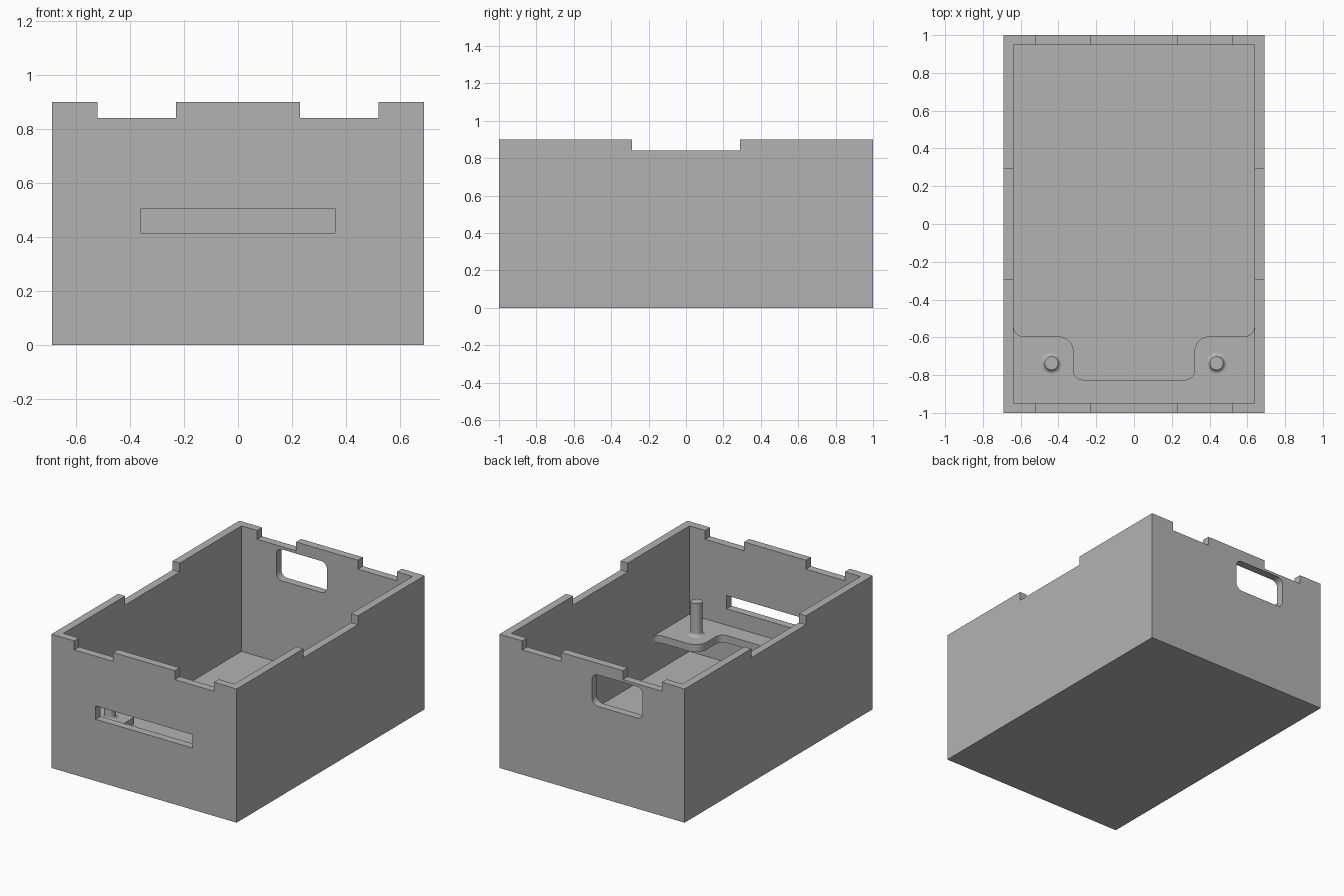
import bpy
import bmesh
from math import cos, sin, pi, radians
from mathutils import Vector, Matrix

cube = bpy.data.objects.get("Cube")
if cube:
    bpy.data.objects.remove(cube, do_unlink=True)

# Main sizes
HX, HY, HEIGHT = 0.69, 1.0, 0.9
WALL, FLOOR = 0.053, 0.055
IX, IY = HX - WALL, HY - WALL
NOTCH_Z = 0.84
SHELF_LOW, SHELF_TOP = 0.255, 0.305

grey = bpy.data.materials.new("plain grey")
grey.use_nodes = True
GREY = (0.45, 0.45, 0.45, 1)
grey.diffuse_color = GREY
bsdf = next(n for n in grey.node_tree.nodes if n.type == 'BSDF_PRINCIPLED')
bsdf.inputs["Base Color"].default_value = GREY


def finish(name, bm):
    bmesh.ops.recalc_face_normals(bm, faces=bm.faces)
    mesh = bpy.data.meshes.new(name)
    bm.to_mesh(mesh)
    bm.free()
    mesh.materials.append(grey)
    obj = bpy.data.objects.new(name, mesh)
    bpy.context.collection.objects.link(obj)
    return obj


def block(name, x, y, z):
    """Box from (low, high) ranges on each axis."""
    bm = bmesh.new()
    size = [r[1] - r[0] for r in (x, y, z)]
    centre = Vector([(r[0] + r[1]) / 2 for r in (x, y, z)])
    bmesh.ops.create_cube(bm, size=1, matrix=Matrix.Translation(centre) @ Matrix.Diagonal((*size, 1)))
    return finish(name, bm)


def prism(name, points, depth):
    """Extrude an outline of 3D points along a vector."""
    bm = bmesh.new()
    face = bm.faces.new([bm.verts.new(p) for p in points])
    out = bmesh.ops.extrude_face_region(bm, geom=[face])
    verts = [v for v in out["geom"] if isinstance(v, bmesh.types.BMVert)]
    bmesh.ops.translate(bm, verts=verts, vec=depth)
    return finish(name, bm)


def arc(cx, cy, r, start, end, steps=10):
    angles = [radians(start + (end - start) * i / steps) for i in range(steps + 1)]
    return [(cx + r * cos(a), cy + r * sin(a)) for a in angles]


def activate(obj):
    bpy.ops.object.select_all(action='DESELECT')
    obj.select_set(True)
    bpy.context.view_layer.objects.active = obj


def smooth(obj):
    activate(obj)
    bpy.ops.object.shade_smooth_by_angle(angle=radians(30))


def cut(obj, cutter):
    cutter.hide_render = True
    mod = obj.modifiers.new("cut", 'BOOLEAN')
    mod.operation = 'DIFFERENCE'
    mod.solver = 'EXACT'
    mod.object = cutter
    activate(obj)
    bpy.ops.object.modifier_apply(modifier=mod.name)
    bpy.data.objects.remove(cutter, do_unlink=True)


# Open box
box = block("box", (-HX, HX), (-HY, HY), (0, HEIGHT))
cut(box, block("cavity_cutter", (-IX, IX), (-IY, IY), (FLOOR, 2)))

# Rim notches: one pair across the sides, two pairs across front and back
cut(box, block("side_notch_cutter", (-1, 1), (-0.29, 0.29), (NOTCH_Z, 2)))
for lo, hi in ((-0.52, -0.23), (0.23, 0.52)):
    cut(box, block("end_notch_cutter", (lo, hi), (-2, 2), (NOTCH_Z, 2)))

# Slot in the front wall
cut(box, block("slot_cutter", (-0.36, 0.36), (-1.2, -0.8), (0.415, 0.505)))

# Rounded handle hole in the back wall, off centre
r, left, right, low, high = 0.045, -0.378, 0.0, 0.61, 0.822
outline = (arc(right - r, high - r, r, 0, 90) + arc(left + r, high - r, r, 90, 180)
           + arc(left + r, low + r, r, 180, 270) + arc(right - r, low + r, r, 270, 360))
cut(box, prism("handle_cutter", [(x, 0.8, z) for x, z in outline], (0, 0.4, 0)))
smooth(box)

# Raised shelf behind the front wall, with a curved recess
half = (arc(0.27, -0.775, 0.05, -90, 0) + arc(0.4, -0.675, 0.08, 180, 90)
        + arc(IX - 0.05, -0.545, 0.05, -90, 0) + [(IX, -IY)])
edge = half + [(-x, y) for x, y in reversed(half)]
shelf = prism("shelf", [(x, y, SHELF_LOW) for x, y in edge], (0, 0, SHELF_TOP - SHELF_LOW))
smooth(shelf)

# Pegs with a flared foot
POST_R, FLARE, POST_TOP = 0.036, 0.022, 0.526
foot = arc(POST_R + FLARE, SHELF_TOP + FLARE, FLARE, 270, 180, 8)
profile = foot + [(POST_R, POST_TOP), (0, POST_TOP)]
for side, sx in (("left", 1), ("right", -1)):
    bm = bmesh.new()
    verts = [bm.verts.new((x, 0, z)) for x, z in profile]
    edges = [bm.edges.new(pair) for pair in zip(verts, verts[1:])]
    bmesh.ops.spin(bm, geom=verts + edges, cent=(0, 0, 0), axis=(0, 0, 1),
                   angle=2 * pi, steps=32)
    bmesh.ops.remove_doubles(bm, verts=bm.verts, dist=0.0001)
    rim = [e for e in bm.edges if e.is_boundary]
    bmesh.ops.holes_fill(bm, edges=rim, sides=0)
    peg = finish(side + "_peg", bm)
    peg.location = (sx * 0.437, -0.737, 0)
    smooth(peg)
